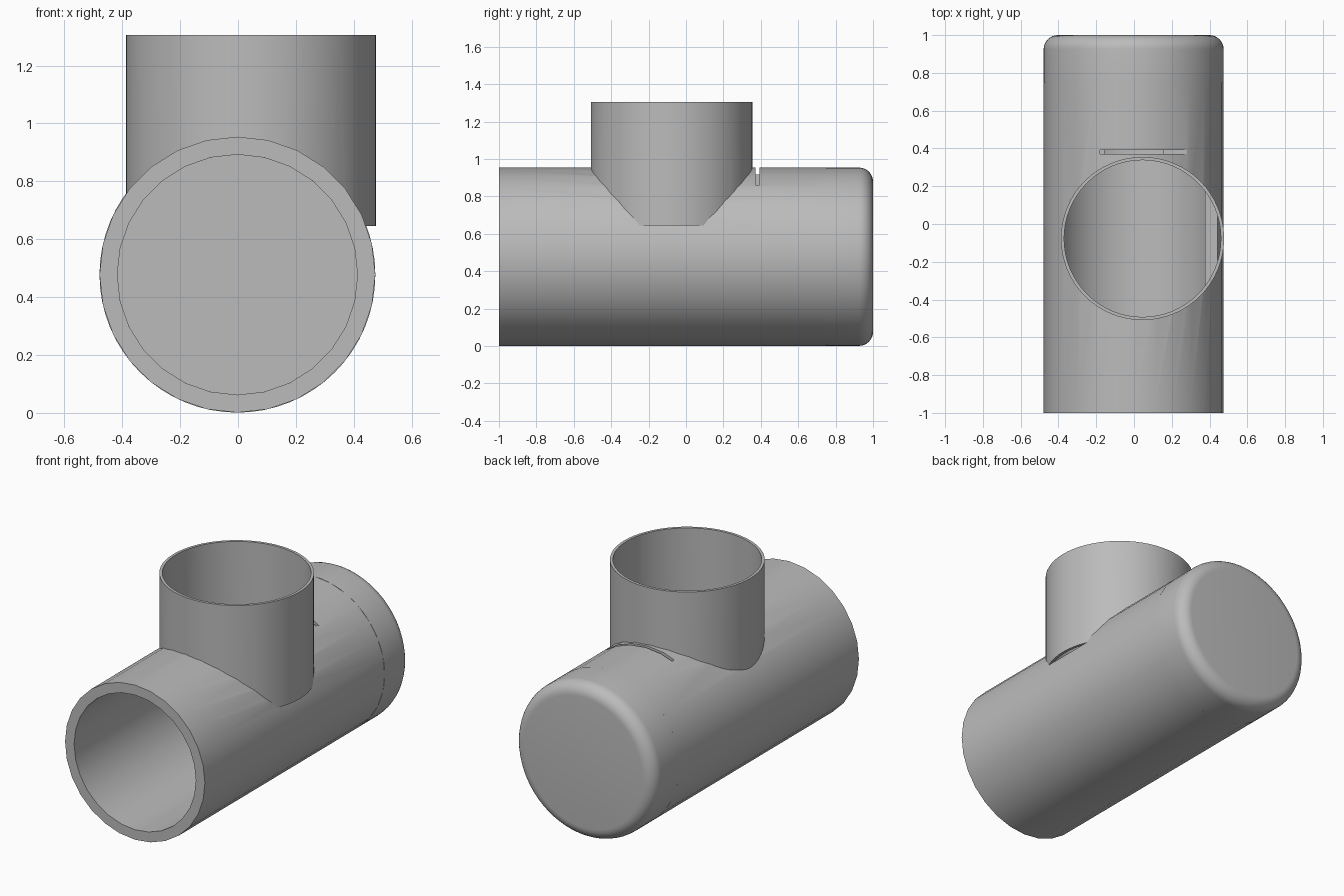
import bpy, bmesh, math
from mathutils import Matrix, Vector

if "Cube" in bpy.data.objects:
    bpy.data.objects.remove(bpy.data.objects["Cube"], do_unlink=True)

grey = bpy.data.materials.new("plain grey")
grey.use_nodes = True
COLOUR = (0.5, 0.5, 0.5, 1)
grey.diffuse_color = COLOUR
grey.node_tree.nodes["Principled BSDF"].inputs["Base Color"].default_value = COLOUR

R, BORE = 0.4765, 0.415             # main pipe radii
AXIS = Vector((-0.002, 0, 0.4775))  # main pipe centre line
COLLAR = Vector((0.045, -0.077, 0)) # branch centre line
COLLAR_BASE, COLLAR_TOP = 0.645, 1.305
ALONG_Y = Matrix.Rotation(-math.pi / 2, 4, "X")


def lathe(name, profile, sides, place):
    """Closed solid of revolution from (radius, height) points."""
    bm = bmesh.new()
    rings = []
    for r, h in profile:
        if r == 0:
            rings.append([bm.verts.new((0, 0, h))] * sides)
        else:
            rings.append([bm.verts.new((r * math.cos(a), r * math.sin(a), h))
                          for a in (2 * math.pi * i / sides for i in range(sides))])
    for lower, upper in zip(rings, rings[1:] + rings[:1]):
        for i in range(sides):
            j = (i + 1) % sides
            corners = list(dict.fromkeys((lower[i], lower[j], upper[j], upper[i])))
            if len(corners) > 2:
                bm.faces.new(corners)
    bmesh.ops.recalc_face_normals(bm, faces=bm.faces)
    bm.transform(place)
    return to_object(name, bm)


def to_object(name, bm):
    mesh = bpy.data.meshes.new(name)
    bm.to_mesh(mesh)
    bm.free()
    mesh.materials.append(grey)
    obj = bpy.data.objects.new(name, mesh)
    bpy.context.collection.objects.link(obj)
    return obj


def rod(name, radius, start, end, sides, place):
    return lathe(name, [(0, start), (radius, start), (radius, end), (0, end)], sides, place)


def cut(target, cutter):
    mod = target.modifiers.new("cut", "BOOLEAN")
    mod.operation, mod.solver, mod.object = "DIFFERENCE", "EXACT", cutter
    bpy.context.view_layer.objects.active = target
    bpy.ops.object.modifier_apply(modifier=mod.name)


along_pipe = Matrix.Translation(AXIS) @ ALONG_Y
up_collar = Matrix.Translation(COLLAR)

# Main pipe, open at the front
pipe = lathe("main_pipe", [(BORE, -1), (R, -1), (R, 0.75), (BORE, 0.75)], 28, along_pipe)

# Rounded end cap closing the back
FILLET = 0.075
rim = [(R - FILLET + FILLET * math.cos(a), 1 - FILLET + FILLET * math.sin(a))
       for a in (math.pi / 2 * i / 8 for i in range(9))]
cap = lathe("end_cap", [(BORE, 0.75), (R, 0.75)] + rim + [(0, 1), (0, 0.94), (BORE, 0.94)],
            64, along_pipe)

# Upright branch collar
collar = lathe("branch_collar", [(0.415, COLLAR_BASE), (0.432, COLLAR_BASE),
                                 (0.432, COLLAR_TOP), (0.415, COLLAR_TOP)], 64, up_collar)

# Cutters: branch opening, pipe bore and the thin slot behind the collar
opening = rod("opening_cutter", 0.416, COLLAR_BASE, 1.5, 64, up_collar)
bore = rod("bore_cutter", BORE + 0.001, -1.2, 0.9, 28, along_pipe)
bm = bmesh.new()
bmesh.ops.create_cube(bm, size=1)
bm.transform(Matrix.Translation((0.06, 0.382, 0.96)) @ Matrix.Diagonal((0.48, 0.022, 0.2, 1)))
slot = to_object("slot_cutter", bm)

cut(pipe, opening)
cut(pipe, slot)
cut(collar, bore)
for cutter in (opening, bore, slot):
    bpy.data.objects.remove(cutter, do_unlink=True)

# Smooth the round walls, keep the rims sharp
for obj in (pipe, cap, collar):
    bpy.ops.object.select_all(action="DESELECT")
    obj.select_set(True)
    bpy.context.view_layer.objects.active = obj
    bpy.ops.object.shade_smooth_by_angle(angle=math.radians(30))
